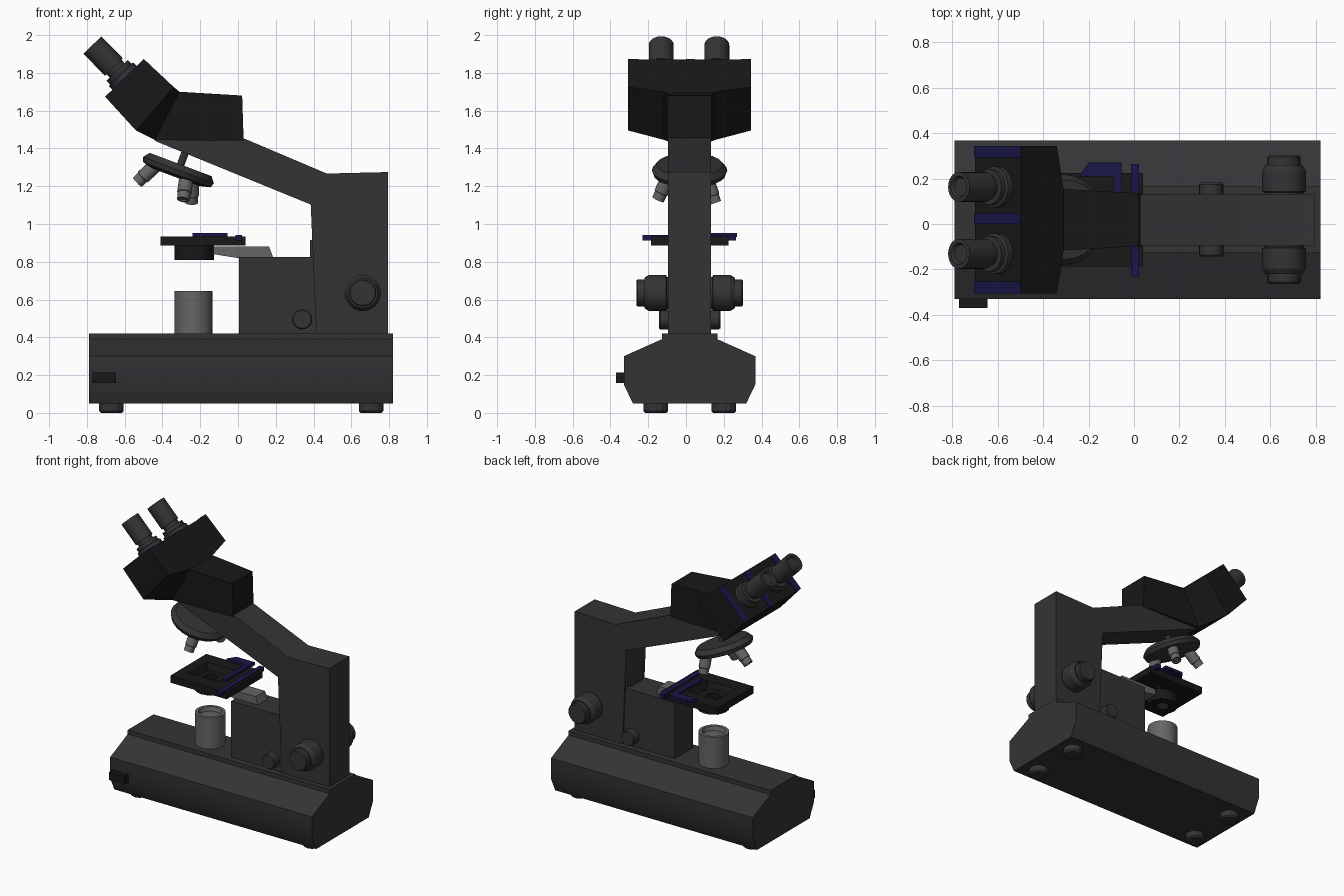
import bpy, bmesh
from math import sin, cos, pi, radians
from mathutils import Vector

if "Cube" in bpy.data.objects:
    bpy.data.objects.remove(bpy.data.objects["Cube"])

YC = 0.019  # symmetry plane of the instrument


def material(name, r, g, b):
    m = bpy.data.materials.new(name)
    m.diffuse_color = (r, g, b, 1)
    m.use_nodes = True
    m.node_tree.nodes["Principled BSDF"].inputs["Base Color"].default_value = m.diffuse_color
    return m


CHARCOAL = material("charcoal", 0.035, 0.033, 0.036)
BLACK = material("black", 0.009, 0.009, 0.009)
NAVY = material("navy", 0.010, 0.008, 0.065)
METAL = material("metal", 0.13, 0.13, 0.13)


def loft(name, rings, mat, loop=False):
    """Skin a list of equal-length rings; loop joins last to first, else ends are capped."""
    bm = bmesh.new()
    vs = [[bm.verts.new(p) for p in ring] for ring in rings]
    n = len(vs[0])
    pairs = list(zip(vs, vs[1:])) + ([(vs[-1], vs[0])] if loop else [])
    for a, b in pairs:
        for i in range(n):
            j = (i + 1) % n
            bm.faces.new((a[i], a[j], b[j], b[i]))
    if not loop:
        bm.faces.new(vs[0])
        bm.faces.new(vs[-1])
    bmesh.ops.remove_doubles(bm, verts=bm.verts, dist=1e-5)
    bmesh.ops.recalc_face_normals(bm, faces=bm.faces)
    me = bpy.data.meshes.new(name)
    bm.to_mesh(me)
    bm.free()
    me.materials.append(mat)
    ob = bpy.data.objects.new(name, me)
    bpy.context.collection.objects.link(ob)
    bpy.context.view_layer.objects.active = ob
    for o in bpy.context.selected_objects:
        o.select_set(False)
    ob.select_set(True)
    bpy.ops.object.shade_smooth_by_angle(angle=radians(28))
    return ob


def lathe(name, profile, origin, axis, mat, sides=24, loop=False):
    """Revolve (radius, height) points about an axis."""
    o, q = Vector(origin), Vector(axis).to_track_quat('Z', 'Y')
    rings = [[o + q @ Vector((r * cos(2 * pi * i / sides), r * sin(2 * pi * i / sides), h))
              for i in range(sides)] for r, h in profile]
    return loft(name, rings, mat, loop)


def side_prism(name, profile, y0, y1, mat):
    """Extrude an (x, z) profile along y."""
    return loft(name, [[(x, y, z) for x, z in profile] for y in (y0, y1)], mat)


def box(name, x0, x1, y0, y1, z0, z1, mat):
    return side_prism(name, [(x0, z0), (x1, z0), (x1, z1), (x0, z1)], y0, y1, mat)


# Base: chamfered section run along x, with feet and switch
half = [(0.30, 0.05), (0.348, 0.15), (0.348, 0.30), (0.147, 0.39), (0.147, 0.42)]
section = half + [(-y, z) for y, z in reversed(half)]
loft("base", [[(x, YC + y, z) for y, z in section] for x in (-0.79, 0.82)], CHARCOAL)
for x in (-0.67, 0.705):
    for y in (-0.16, 0.20):
        lathe("foot", [(0.055, 0), (0.065, 0.01), (0.065, 0.06)], (x, y, 0), (0, 0, 1), CHARCOAL, 12)
box("power_switch", -0.77, -0.645, -0.37, -0.30, 0.157, 0.215, BLACK)

# Column with sloping arm, focus block and rack
side_prism("column_arm", [(0.795, 0.41), (0.795, 1.275), (0.47, 1.267), (0.02, 1.458), (-0.42, 1.48),
                          (-0.44, 1.44), (0.385, 1.103), (0.415, 0.41)], -0.095, 0.132, CHARCOAL)
box("focus_block", 0.005, 0.45, -0.085, 0.123, 0.41, 0.825, CHARCOAL)
box("focus_rack", 0.38, 0.45, -0.05, 0.09, 0.80, 0.915, CHARCOAL)
side_prism("stage_bracket", [(-0.13, 0.88), (0.165, 0.88), (0.187, 0.82), (0.03, 0.815), (-0.13, 0.84)],
           -0.035, 0.073, METAL)

# Focus knobs, mirrored on both sides
for s in (-1, 1):
    lathe("coarse_knob", [(0.085, 0.08), (0.085, 0.12), (0.096, 0.125), (0.096, 0.215), (0.08, 0.24),
                          (0.072, 0.24), (0.072, 0.275), (0.066, 0.282)],
          (0.66, YC, 0.635), (0, s, 0), CHARCOAL)
    lathe("fine_knob", [(0.053, 0.08), (0.053, 0.155), (0.047, 0.163)], (0.34, YC, 0.495), (0, s, 0), CHARCOAL)

# Lamp with recessed lens, condenser ring
lathe("lamp", [(0.1, 0.41), (0.1, 0.645), (0.078, 0.645), (0.07, 0.615), (0, 0.625)],
      (-0.235, YC, 0), (0, 0, 1), METAL)
lathe("condenser", [(0.105, 0.81), (0.105, 0.895), (0.045, 0.895), (0.045, 0.81)],
      (-0.232, YC, 0), (0, 0, 1), BLACK, 16, loop=True)


# Stage plate with square window, slide clip and guide rod
def rect(hx, hy, z, cx=-0.185):
    return [(cx + a * hx, YC + b * hy, z) for a, b in ((-1, -1), (1, -1), (1, 1), (-1, 1))]


loft("stage", [rect(0.225, 0.205, 0.885), rect(0.225, 0.205, 0.935),
               rect(0.115, 0.105, 0.935, -0.22), rect(0.085, 0.08, 0.885, -0.22)], BLACK, loop=True)
clip = [(-0.24, 0.21), (-0.20, 0.27), (-0.055, 0.27), (-0.055, -0.06), (-0.09, -0.06), (-0.09, 0.21)]
loft("slide_clip", [[(x, y, z) for x, y in clip] for z in (0.932, 0.953)], NAVY)
box("stage_guide_rod", -0.013, 0.022, -0.23, 0.265, 0.913, 0.942, NAVY)

# Tilted nosepiece: stem, turret and three splayed objectives
T = radians(20.6)
d, down, side = Vector((cos(T), 0, -sin(T))), Vector((-sin(T), 0, -cos(T))), Vector((0, 1, 0))
hub = Vector((-0.315, YC, 1.285))
lathe("turret_stem", [(0.02, 0), (0.02, 0.13)], hub, -down, CHARCOAL, 12)
lathe("turret", [(0.175, -0.032), (0.2, 0.0), (0.19, 0.026), (0.13, 0.04)], hub, down, CHARCOAL)
for az in (47, -65, 170):
    out = d * cos(radians(az)) + side * sin(radians(az))
    axis = down * cos(radians(27)) + out * sin(radians(27))
    lathe("objective", [(0.038, -0.02), (0.038, 0.09), (0.034, 0.093), (0.033, 0.132), (0.024, 0.132), (0.02, 0.125)],
          hub + out * 0.125 + down * 0.02, axis, METAL, 16)


# Head: narrow neck lofted into the wide binocular housing
def head_ring(top, bottom, w):
    return [(top[0], YC - w, top[1]), (top[0], YC + w, top[1]),
            (bottom[0], YC + w, bottom[1]), (bottom[0], YC - w, bottom[1])]


loft("binocular_head", [head_ring((0.022, 1.68), (0.03, 1.438), 0.116),
                        head_ring((-0.31, 1.70), (-0.44, 1.445), 0.135),
                        head_ring((-0.34, 1.725), (-0.54, 1.495), 0.325),
                        head_ring((-0.495, 1.87), (-0.70, 1.67), 0.325)], BLACK)

# Navy trim strips across the eyepiece face
n = Vector((-0.7, 0, 0.717))
for y0, y1 in ((-0.306, -0.252), (0.0, 0.048), (0.292, 0.344)):
    ends = [Vector((-0.495, 0, 1.87)), Vector((-0.70, 0, 1.67))]
    prof = [ends[0] - n * 0.01, ends[1] - n * 0.01, ends[1] + n * 0.005, ends[0] + n * 0.005]
    side_prism("head_trim", [(p.x, p.z) for p in prof], y0, y1, NAVY)

# Eyepieces: collar, neck and tube with recessed lens
for y in (-0.131, 0.163):
    o = Vector((-0.5975, y, 1.77))
    lathe("eyepiece_collar", [(0.09, -0.01), (0.09, 0.03), (0.078, 0.035), (0.078, 0.06)], o, n, CHARCOAL)
    lathe("eyepiece", [(0.055, 0), (0.055, 0.085), (0.066, 0.085), (0.066, 0.248), (0.048, 0.248),
                       (0.04, 0.235), (0, 0.235)], o, n, CHARCOAL)
